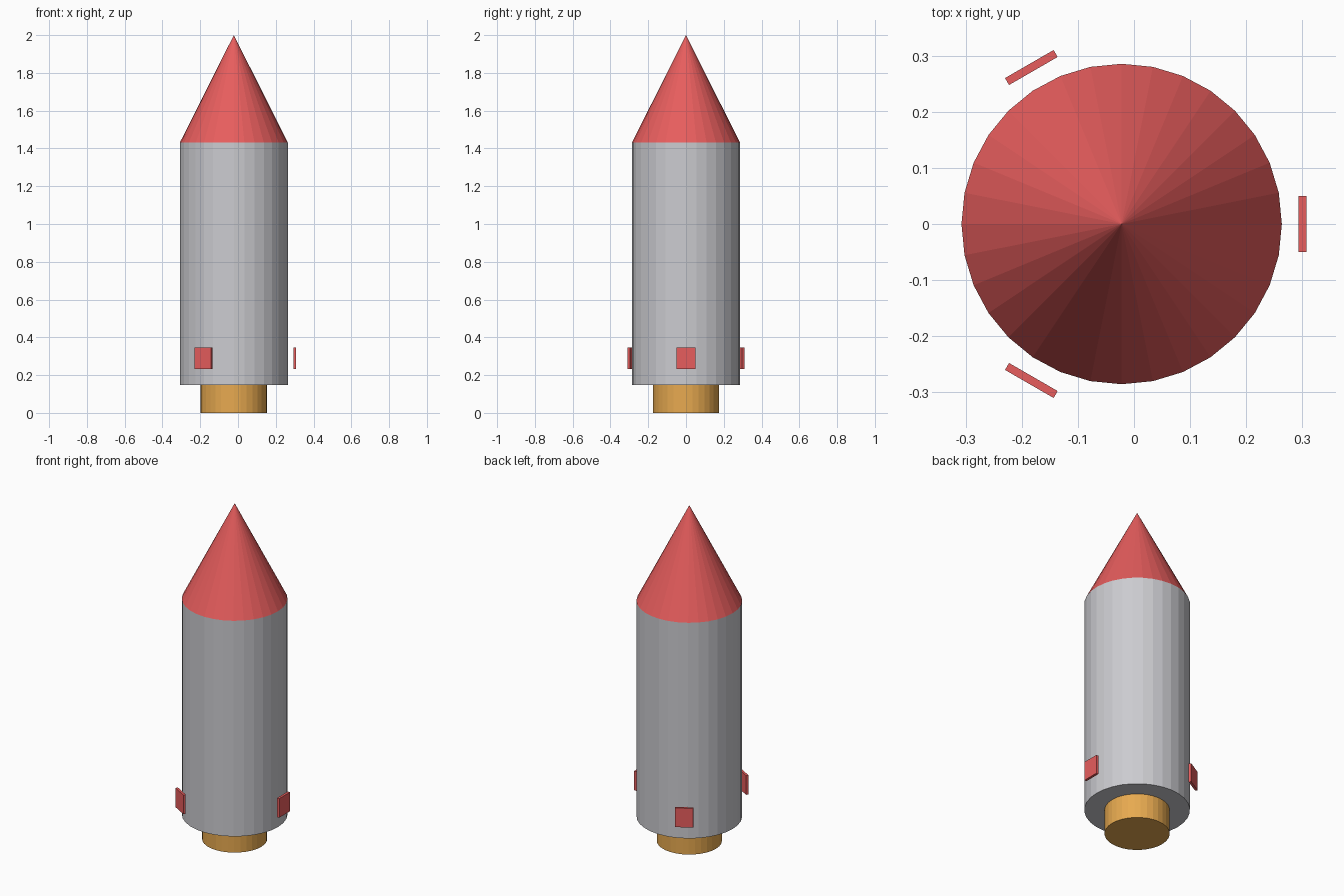
import bpy
from math import cos, sin, radians

if "Cube" in bpy.data.objects:
    bpy.data.objects.remove(bpy.data.objects["Cube"], do_unlink=True)

AXIS_X = -0.022  # the three fins are not symmetric in x, so the hull sits off centre


def material(name, rgb):
    mat = bpy.data.materials.new(name)
    mat.use_nodes = True
    mat.diffuse_color = (*rgb, 1)
    mat.node_tree.nodes["Principled BSDF"].inputs["Base Color"].default_value = (*rgb, 1)
    return mat


red = material("red", (0.8, 0.11, 0.11))
grey = material("light grey", (0.6, 0.6, 0.63))
orange = material("orange", (0.8, 0.4, 0.08))


def finish(name, mat):
    obj = bpy.context.object
    obj.name = name
    obj.data.materials.append(mat)
    return obj


def turned(name, bottom_radius, top_radius, bottom, top, mat):
    """Flat-shaded cylinder or cone on the rocket axis."""
    bpy.ops.mesh.primitive_cone_add(
        vertices=32, radius1=bottom_radius, radius2=top_radius,
        depth=top - bottom, location=(AXIS_X, 0, (top + bottom) / 2))
    return finish(name, mat)


# Hull
turned("engine_nozzle", 0.176, 0.176, 0, 0.147, orange)
turned("body", 0.2855, 0.2855, 0.147, 1.432, grey)
turned("nose_cone", 0.2855, 0, 1.432, 2, red)

# Three thin plates standing just off the body
for i in range(3):
    angle = radians(120 * i)
    bpy.ops.mesh.primitive_cube_add(
        size=1, location=(AXIS_X + 0.322 * cos(angle), 0.322 * sin(angle), 0.29),
        rotation=(0, 0, angle))
    fin = finish(f"fin_{i + 1}", red)
    fin.scale = (0.0143, 0.1, 0.114)
